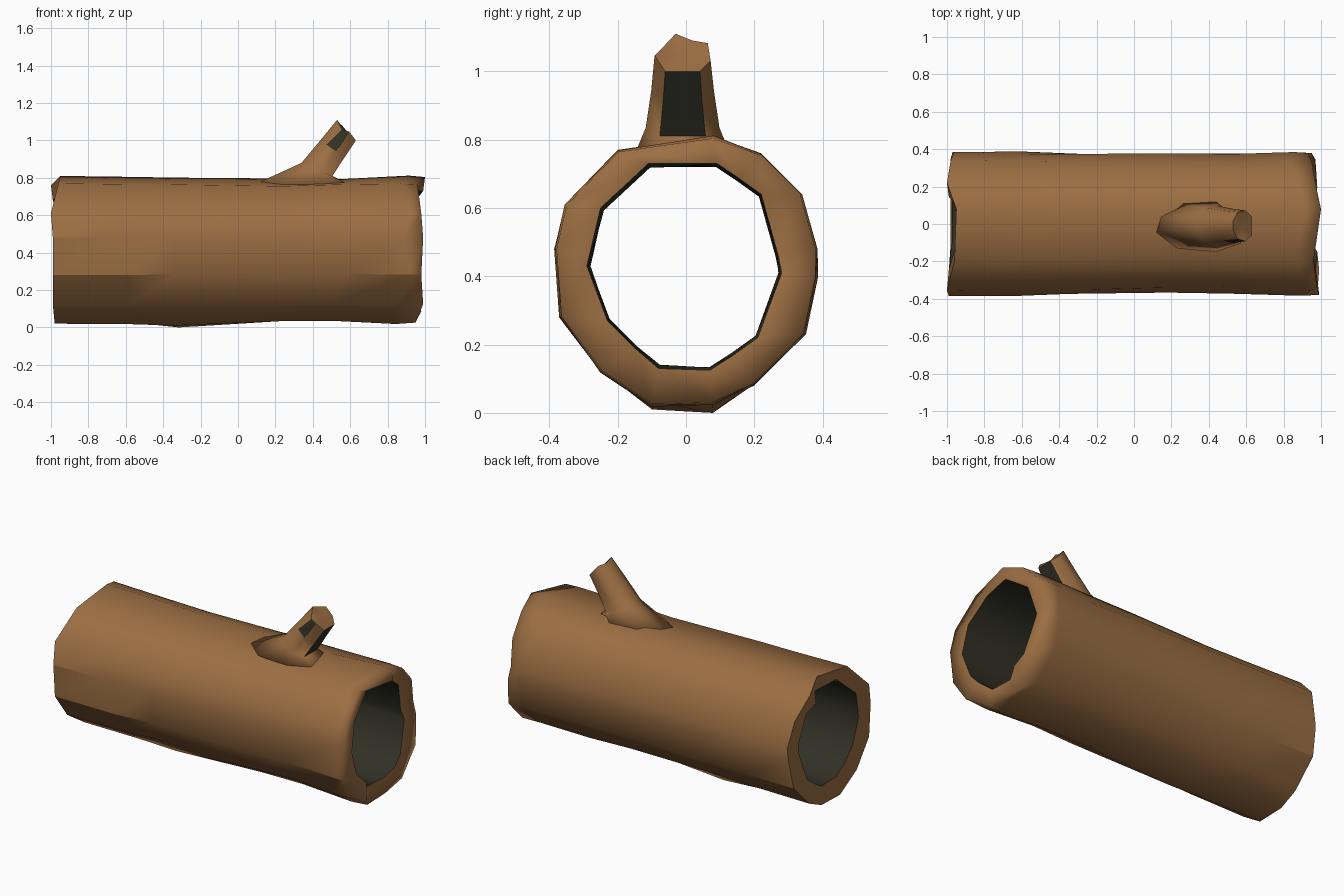
import bpy
import bmesh
import random
from mathutils import Vector

random.seed(4)

if "Cube" in bpy.data.objects:
    bpy.data.objects.remove(bpy.data.objects["Cube"])


def make_material(name, color):
    mat = bpy.data.materials.new(name)
    mat.use_nodes = True
    mat.diffuse_color = color
    bsdf = mat.node_tree.nodes["Principled BSDF"]
    bsdf.inputs["Base Color"].default_value = color
    bsdf.inputs["Roughness"].default_value = 0.9
    return mat


BARK = make_material("brown bark", (0.33, 0.155, 0.055, 1))
HOLLOW = make_material("dark hollow wood", (0.03, 0.03, 0.019, 1))


def bridge(bm, ring_a, ring_b, material=0):
    """Join two rings of vertices with quads, returned in ring order."""
    faces = []
    count = len(ring_a)
    for i in range(count):
        j = (i + 1) % count
        face = bm.faces.new((ring_a[i], ring_a[j], ring_b[j], ring_b[i]))
        face.material_index = material
        faces.append(face)
    return faces


def finish(bm, name):
    """Smooth the faces, keep colour borders sharp and make the object."""
    bmesh.ops.recalc_face_normals(bm, faces=bm.faces[:])
    for face in bm.faces:
        face.smooth = True
    for edge in bm.edges:
        if len({f.material_index for f in edge.link_faces}) > 1:
            edge.smooth = False
    mesh = bpy.data.meshes.new(name)
    bm.to_mesh(mesh)
    bm.free()
    mesh.materials.append(BARK)
    mesh.materials.append(HOLLOW)
    obj = bpy.data.objects.new(name, mesh)
    bpy.context.collection.objects.link(obj)
    return obj


# Cross-sections of the log as (y, z), clockwise from the top
outer = [(.08, .81), (.22, .76), (.34, .64), (.385, .48), (.385, .4), (.35, .23), (.2, .08),
         (.08, .025), (-.1, .02), (-.25, .12), (-.37, .28), (-.385, .48), (-.355, .61), (-.2, .77)]
inner = [(.09, .73), (.15, .69), (.22, .64), (.27, .46), (.28, .41), (.21, .22), (.14, .17),
         (.07, .125), (-.08, .13), (-.15, .19), (-.23, .27), (-.29, .43), (-.25, .6), (-.11, .73)]
# Ragged ends: x of each rim corner
right_end = [1, .97, .95, .93, .95, .97, .98, .95, .95, .99, .98, .99, .98, .96]
left_end = [-.95, -1, -.98, -.96, -.97, -.98, -.98, -.98, -.98, -.99, -.99, -.99, -1, -.96]

# Log: outer bark, two ragged rims and a dark hollow
bm = bmesh.new()
middle = Vector((0, .41))


def ring(xs, profile, scale=1.0, wobble=0.0):
    verts = []
    for x, point in zip(xs, profile):
        p = middle + (Vector(point) - middle) * (scale + random.uniform(-wobble, wobble))
        verts.append(bm.verts.new((x, p.x, max(p.y, 0))))
    return verts


count = len(outer)
bark = [ring(left_end, outer, 1.0)]
for x, scale in ((-.62, .99), (-.33, .98), (.2, .97), (.55, .97), (.88, .99)):
    xs = [x + random.uniform(-.05, .05) for _ in outer]
    bark.append(ring(xs, outer, scale, .018))
bark.append(ring(right_end, outer, .985))
bark[2][7].co.z = 0
bark[2][8].co.z = .01
hollow = [ring([x - .01 for x in right_end], inner),
          ring([.3] * count, inner, .98, .02),
          ring([-.4] * count, inner, .98, .02),
          ring([x + .01 for x in left_end], inner, .97)]
for a, b in zip(bark, bark[1:]):
    bridge(bm, a, b)
bridge(bm, bark[-1], hollow[0])
for a, b in zip(hollow, hollow[1:]):
    bridge(bm, a, b, 1)
bridge(bm, hollow[-1], bark[0])

# Hard creases where the bark has split, and along the cut left rim
for section, side in ((0, 10), (0, 11), (1, 10), (4, 10), (5, 10), (5, 2), (0, 5), (1, 8)):
    crease = bm.edges.get((bark[section][side], bark[section + 1][side]))
    crease.smooth = False
for i in range(count):
    bm.edges.get((bark[0][i], bark[0][i - 1])).smooth = False
finish(bm, "hollow_log")

# Branch stub: slanted rings between a left edge, a right edge and a half width
section = [(1, .62), (1, -.62), (.3, -1), (-.5, -.85), (-1, -.25), (-1, .35), (-.5, .9), (.3, 1)]
stations = [((.10, .77), (.62, .75), .14),
            ((.34, .88), (.505, .81), .108),
            ((.44, 1.0), (.57, .91), .092),
            ((.53, 1.09), (.63, 1.0), .082)]
bm = bmesh.new()
rings = []
for left, right, half in stations:
    left, right = Vector(left), Vector(right)
    verts = []
    for u, v in section:
        p = left.lerp(right, (u + 1) / 2)
        verts.append(bm.verts.new((p.x, v * half - .01, p.y)))
    rings.append(verts)
for level, (a, b) in enumerate(zip(rings, rings[1:])):
    faces = bridge(bm, a, b)
    # Broken wood on the underside and by the tip
    if level > 0:
        faces[0].material_index = 1
    if level == 2:
        faces[2].material_index = 1
bm.faces.new(rings[0])

# Jagged broken tip
for i, lift in ((4, .02), (6, .015), (3, -.01), (2, .015)):
    rings[-1][i].co.z += lift
tip = bm.verts.new((.575, -.01, 1.05))
for i, vert in enumerate(rings[-1]):
    bm.faces.new((rings[-1][i - 1], vert, tip))
    bm.edges.get((rings[-1][i - 1], vert)).smooth = False
finish(bm, "branch_stub")
